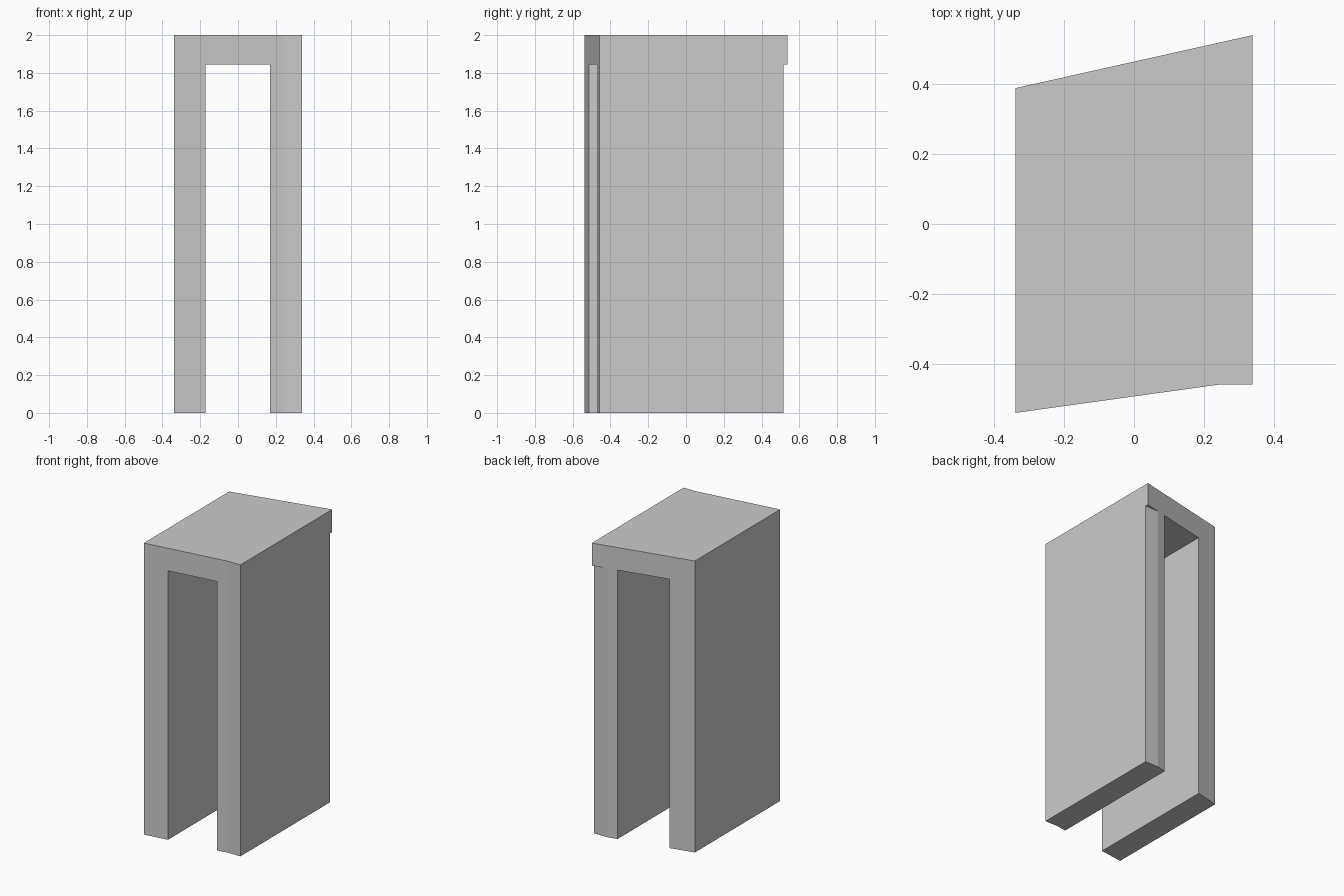
import bpy, bmesh

if "Cube" in bpy.data.objects:
    bpy.data.objects.remove(bpy.data.objects["Cube"])


def prism(name, outline, z0, z1):
    """Extrude a counter-clockwise xy outline from z0 to z1."""
    bm = bmesh.new()
    face = bm.faces.new([bm.verts.new((x, y, z0)) for x, y in outline])
    ext = bmesh.ops.extrude_face_region(bm, geom=[face], use_keep_orig=True)
    top = [g for g in ext["geom"] if isinstance(g, bmesh.types.BMVert)]
    bmesh.ops.translate(bm, verts=top, vec=(0, 0, z1 - z0))
    bmesh.ops.recalc_face_normals(bm, faces=bm.faces)
    mesh = bpy.data.meshes.new(name)
    bm.to_mesh(mesh)
    bm.free()
    obj = bpy.data.objects.new(name, mesh)
    bpy.context.collection.objects.link(obj)
    return obj


def box(x0, x1, y0, y1):
    return [(x0, y0), (x1, y0), (x1, y1), (x0, y1)]


HALF, UNDERSIDE = 0.338, 1.845

# Skewed block, the outer envelope of the arch
arch = prism("arch", [(-HALF, -0.538), (0.245, -0.457), (HALF, -0.457),
                      (HALF, 0.538), (-HALF, 0.387)], 0, 2)

# Passage between the legs, and the step where the right leg sits behind the lintel edge
cutters = [
    prism("passage_cutter", box(-0.171, 0.169, -1, 1), -0.5, UNDERSIDE),
    prism("back_step_cutter", box(0.2, 0.6, 0.515, 1), -0.5, UNDERSIDE),
]
bpy.context.view_layer.objects.active = arch
for cutter in cutters:
    mod = arch.modifiers.new(cutter.name, "BOOLEAN")
    mod.operation = "DIFFERENCE"
    mod.solver = "EXACT"
    mod.object = cutter
    bpy.ops.object.modifier_apply(modifier=mod.name)
for cutter in cutters:
    bpy.data.objects.remove(cutter)
